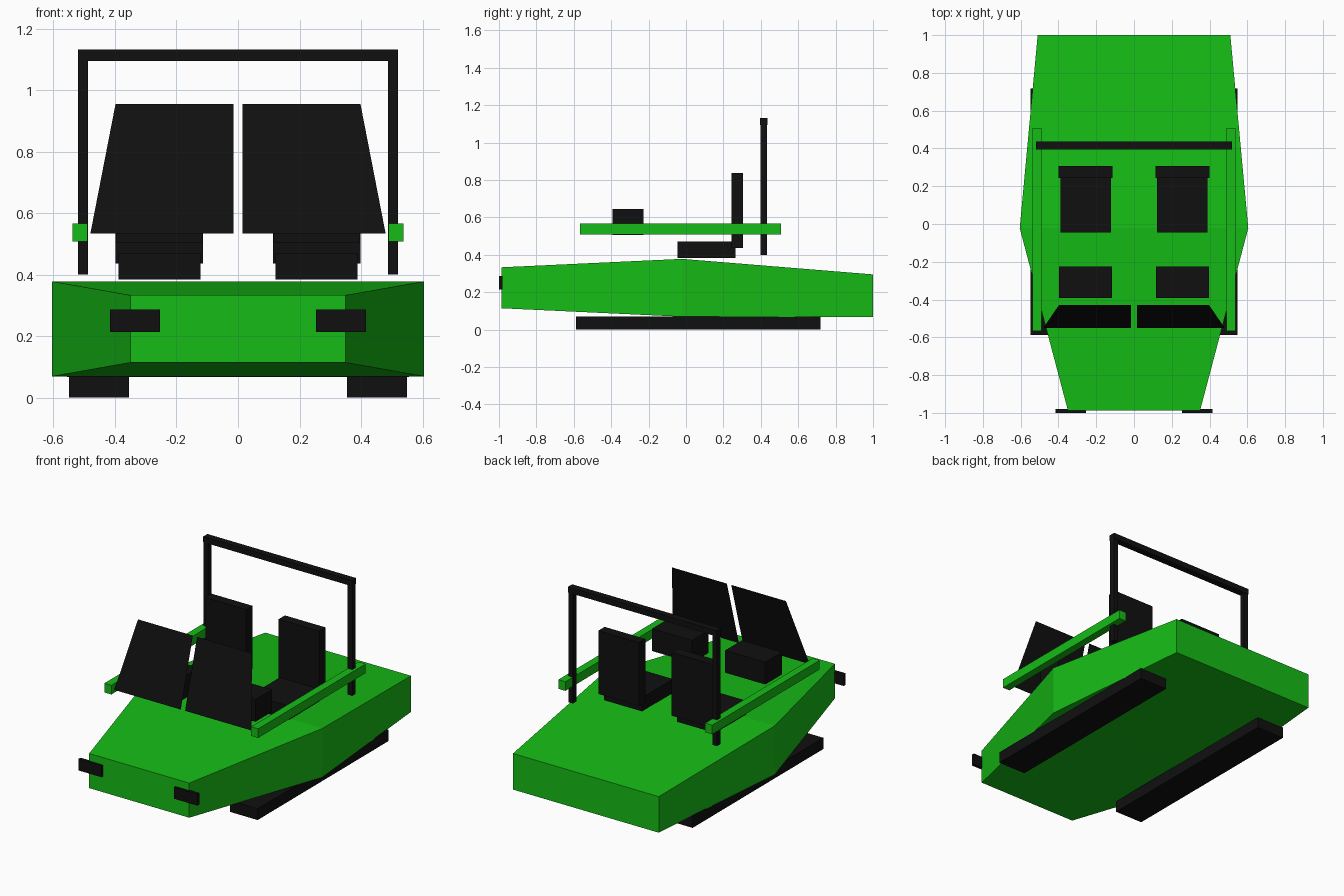
import bpy

if "Cube" in bpy.data.objects:
    bpy.data.objects.remove(bpy.data.objects["Cube"])


def material(name, color):
    m = bpy.data.materials.new(name)
    m.diffuse_color = color
    m.use_nodes = True
    m.node_tree.nodes["Principled BSDF"].inputs["Base Color"].default_value = m.diffuse_color
    return m


GREEN = material("green_paint", (0.008, 0.5, 0.008, 1))
BLACK = material("black_trim", (0.005, 0.005, 0.005, 1))


def mesh_object(name, verts, faces, mat):
    me = bpy.data.meshes.new(name)
    me.from_pydata(verts, [], faces)
    me.materials.append(mat)
    ob = bpy.data.objects.new(name, me)
    bpy.context.collection.objects.link(ob)
    return ob


def loft(name, sections, mat):
    """Join rectangular sections (y, half-width range x0..x1, z0..z1) along y."""
    verts, faces = [], []
    for y, x0, x1, z0, z1 in sections:
        verts += [(x0, y, z0), (x1, y, z0), (x1, y, z1), (x0, y, z1)]
    for s in range(len(sections) - 1):
        a = 4 * s
        for i in range(4):
            j = (i + 1) % 4
            faces.append((a + j, a + i, a + 4 + i, a + 4 + j)[::-1])
    last = len(verts) - 4
    faces += [(0, 1, 2, 3), (last + 3, last + 2, last + 1, last)]
    return mesh_object(name, verts, [f if k >= len(faces) - 2 else f[::-1] for k, f in enumerate(faces)][:], mat)


def fix_normals(ob):
    import bmesh
    bm = bmesh.new()
    bm.from_mesh(ob.data)
    bmesh.ops.recalc_face_normals(bm, faces=bm.faces)
    bm.to_mesh(ob.data)
    bm.free()


def box(name, x, y, z, mat):
    ob = loft(name, [(y[0], *x, *z), (y[1], *x, *z)], mat)
    fix_normals(ob)
    return ob


def mirrored(ob):
    ob.modifiers.new("mirror", 'MIRROR').use_axis = (True, False, False)
    return ob


# Hull: nose, widest section, tail
hull = loft("hull", [(-0.987, -0.35, 0.35, 0.114, 0.333),
                     (-0.022, -0.605, 0.605, 0.069, 0.378),
                     (1.0, -0.51, 0.51, 0.067, 0.295)], GREEN)
fix_normals(hull)

# Paired parts, right side given as x, y, z ranges
PAIRS = [
    ("skid", (0.355, 0.549), (-0.588, 0.718), (0.0, 0.071), BLACK),
    ("headlight", (0.254, 0.416), (-1.0, -0.98), (0.213, 0.286), BLACK),
    ("side_rail", (0.489, 0.538), (-0.567, 0.507), (0.508, 0.566), GREEN),
    ("roll_bar_post", (0.488, 0.52), (0.399, 0.433), (0.40, 1.11), BLACK),
    ("seat_cushion", (0.122, 0.389), (-0.045, 0.265), (0.384, 0.47), BLACK),
    ("seat_back", (0.114, 0.399), (0.243, 0.306), (0.436, 0.836), BLACK),
    ("dashboard", (0.116, 0.396), (-0.392, -0.226), (0.505, 0.646), BLACK),
]
for part in PAIRS:
    mirrored(box(*part))

# Roll bar top
box("roll_bar_top", (-0.52, 0.52), (0.395, 0.437), (1.095, 1.131), BLACK)

# Windshield: thin slanted panels
mirrored(mesh_object("windshield_panel",
                     [(0.015, -0.55, 0.533), (0.48, -0.55, 0.533),
                      (0.398, -0.43, 0.955), (0.015, -0.43, 0.955)],
                     [(0, 1, 2, 3)], BLACK))
